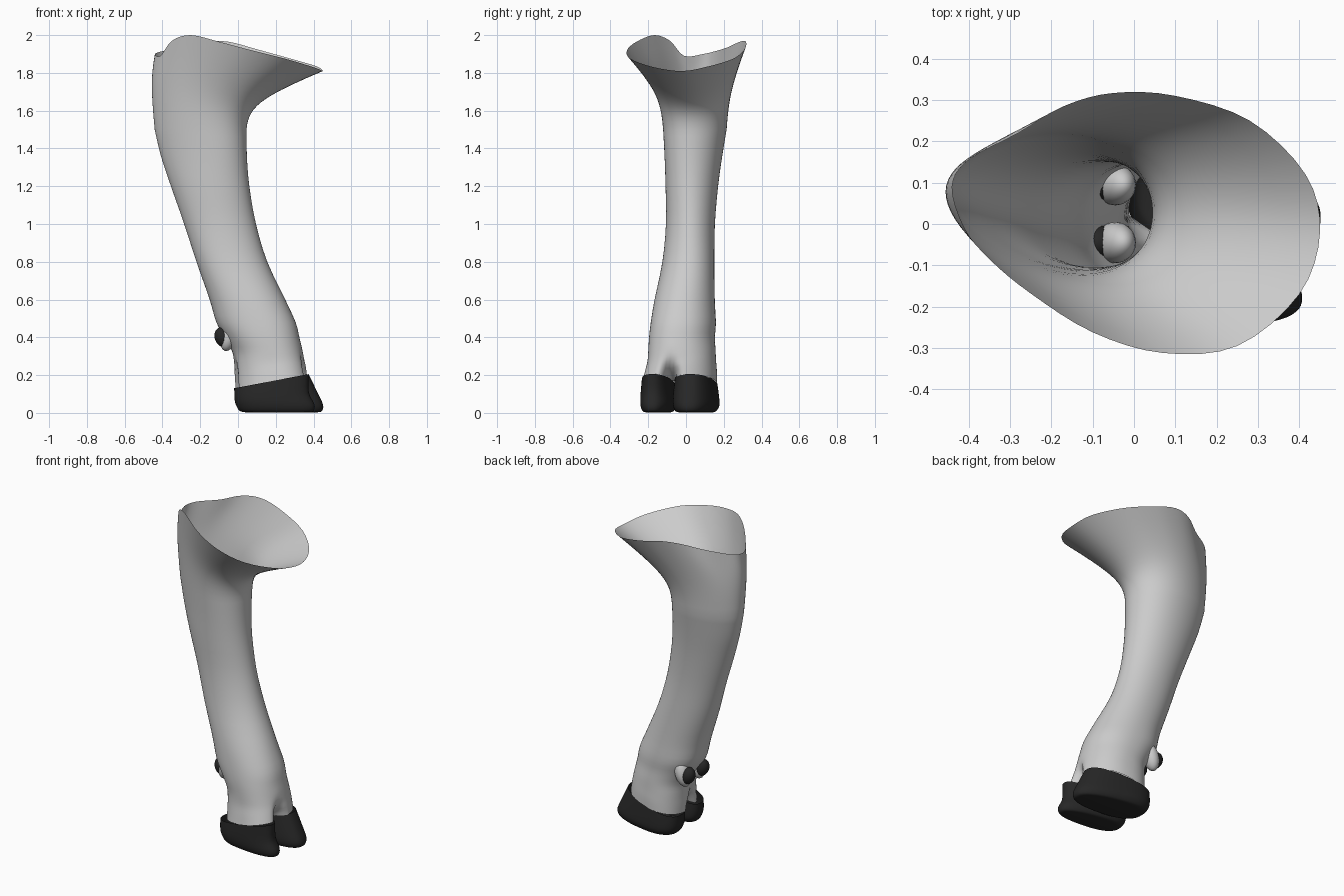
import bpy, bmesh, math
from mathutils import Vector

if "Cube" in bpy.data.objects:
    bpy.data.objects.remove(bpy.data.objects["Cube"])

N = 64


def material(name, rgb):
    m = bpy.data.materials.new(name)
    m.diffuse_color = (*rgb, 1)
    m.use_nodes = True
    m.node_tree.nodes["Principled BSDF"].inputs["Base Color"].default_value = m.diffuse_color
    return m


black = material("dark_horn", (0.02, 0.02, 0.02))


def spow(v, n):
    return math.copysign(abs(v) ** (2 / n), v)


def ring(z, x0, x1, y0, y1, n=2, egg=0, slope=0, pinch=0, shear=0, cleft=-0.065):
    """Rounded cross-section; pinch folds front and back inward at the cleft."""
    cx, cy, hx, hy = (x0 + x1) / 2, (y0 + y1) / 2, (x1 - x0) / 2, (y1 - y0) / 2
    pts = []
    for i in range(N):
        t = 2 * math.pi * i / N
        c, s = spow(math.cos(t), n), spow(math.sin(t), n)
        y = cy + hy * s * (1 + egg * c)
        dx = hx * c * (1 - pinch * math.exp(-((y - cleft) / 0.03) ** 2))
        # the back edge of the egg-shaped sections sits a little toward +y
        pts.append(Vector((cx + dx, y - shear * dx - 0.12 * max(egg, 0) * c, z + slope * dx)))
    return pts


def catmull(a, b, c, d, t):
    return 0.5 * (2 * b + (c - a) * t + (2 * a - 5 * b + 4 * c - d) * t * t
                  + (3 * b - a - 3 * c + d) * t ** 3)


def smooth_rings(rings, sub):
    out = []
    for k in range(len(rings) - 1):
        q = [rings[max(0, min(len(rings) - 1, k + j))] for j in (-1, 0, 1, 2)]
        for s in range(sub):
            out.append([catmull(*p, s / sub) for p in zip(*q)])
    return out + [rings[-1]]


def loft(name, rings, mat=None, cap=False):
    bm = bmesh.new()
    rows = [[bm.verts.new(p) for p in r] for r in rings]
    for a, b in zip(rows, rows[1:]):
        for i in range(N):
            j = (i + 1) % N
            bm.faces.new((a[i], a[j], b[j], b[i]))
    if cap:
        bm.faces.new(rows[0])
    bmesh.ops.recalc_face_normals(bm, faces=bm.faces)
    me = bpy.data.meshes.new(name)
    bm.to_mesh(me)
    bm.free()
    me.polygons.foreach_set("use_smooth", [True] * len(me.polygons))
    ob = bpy.data.objects.new(name, me)
    bpy.context.collection.objects.link(ob)
    if mat:
        me.materials.append(mat)
    return ob


# Leg shaft: z, x range, y range, roundness, egg, slope, pinch, shear
sections = [
    (0.165, -0.015, 0.368, -0.225, 0.162, 2.4, 0, 0.19, 0.97, 0.13),
    (0.215, -0.018, 0.360, -0.214, 0.162, 2.3, 0, 0.17, 0.35, 0.12),
    (0.270, -0.020, 0.350, -0.202, 0.158, 2.3, 0, 0.10, 0.08, 0.11),
    (0.330, -0.030, 0.340, -0.198, 0.155, 2.2, 0, 0.04, 0, 0.10),
    (0.400, -0.070, 0.325, -0.194, 0.152, 2.2, 0, 0, 0, 0.09),
    (0.480, -0.115, 0.305, -0.185, 0.157, 2.2, 0, 0, 0, 0.08),
    (0.600, -0.150, 0.250, -0.166, 0.152, 2.1, 0, 0, 0, 0.05),
    (0.800, -0.220, 0.155, -0.125, 0.150, 2.1),
    (1.000, -0.285, 0.095, -0.106, 0.153, 2.0, 0.03),
    (1.200, -0.355, 0.060, -0.106, 0.170, 2.0, 0.10),
    (1.360, -0.408, 0.047, -0.107, 0.192, 2.0, 0.17),
    (1.500, -0.441, 0.045, -0.112, 0.215, 2.0, 0.20),
]
leg = smooth_rings([ring(*s) for s in sections], 3)

# Flared open rim at the top of the leg
rim = [Vector(p) for p in (
    (.45, -.02, 1.81), (.415, .12, 1.835), (.28, .25, 1.875), (.10, .31, 1.925),
    (-.05, .317, 1.965), (-.17, .285, 1.965), (-.28, .22, 1.935), (-.40, .155, 1.915),
    (-.44, .09, 1.90), (-.41, -.01, 1.89), (-.35, -.085, 1.97), (-.25, -.168, 2.0),
    (-.10, -.262, 1.965), (.07, -.312, 1.92), (.25, -.295, 1.875), (.40, -.17, 1.83))]
rim = [catmull(*[rim[(k + j) % 16] for j in (-1, 0, 1, 2)], s / 4)
       for k in range(16) for s in range(4)]
neck = leg[-1]
ctrl = ring(1.70, -0.465, 0.055, -0.125, 0.228, 2.0, 0.20, -0.22)
W = 1.7   # bend tightness of the flare
for k in range(1, 13):
    t = k / 12
    u, v, w = (1 - t) ** 2, 2 * W * t * (1 - t), t * t
    leg.append([(a * u + b * v + c * w) / (u + v + w)
                for a, b, c in zip(neck, ctrl, rim)])
loft("leg_skin", leg)


# Cloven hooves, open at the top, narrowing toward the toe
def hoof(name, toe, y0, y1):
    rows = [(0.003, 0.04, toe - 0.03, y0 + 0.03, y1 - 0.03, 0),
            (0.010, 0.01, toe - 0.005, y0 + 0.012, y1 - 0.015, 0),
            (0.040, -0.008, toe, y0, y1, 0.02),
            (0.090, -0.018, toe - 0.03, y0, y1, 0.09),
            (0.168, -0.020, 0.374, y0 + 0.008, y1 - 0.008, 0.19)]
    rings = [ring(z, a, b, c, d, 2.45, -0.14, s, 0, 0.14) for z, a, b, c, d, s in rows]
    loft(name, smooth_rings(rings, 3), black, cap=True)


hoof("outer_hoof", 0.405, -0.238, -0.062)
hoof("inner_hoof", 0.450, -0.066, 0.162)


# Dewclaws with a skin mound above each
def ball(name, loc, scale, tilt, mat=None):
    bpy.ops.mesh.primitive_uv_sphere_add(segments=24, ring_count=12, radius=1,
                                         location=loc, rotation=(0, tilt, 0))
    ob = bpy.context.object
    ob.name = name
    ob.scale = scale
    bpy.ops.object.shade_smooth()
    if mat:
        ob.data.materials.append(mat)


for side, y in (("inner", 0.095), ("outer", -0.045)):
    ball(side + "_dewclaw", (-0.080, y, 0.400), (0.043, 0.042, 0.055), -0.4, black)
    ball(side + "_dewclaw_mound", (-0.045, y, 0.41), (0.045, 0.05, 0.085), 0.3)
